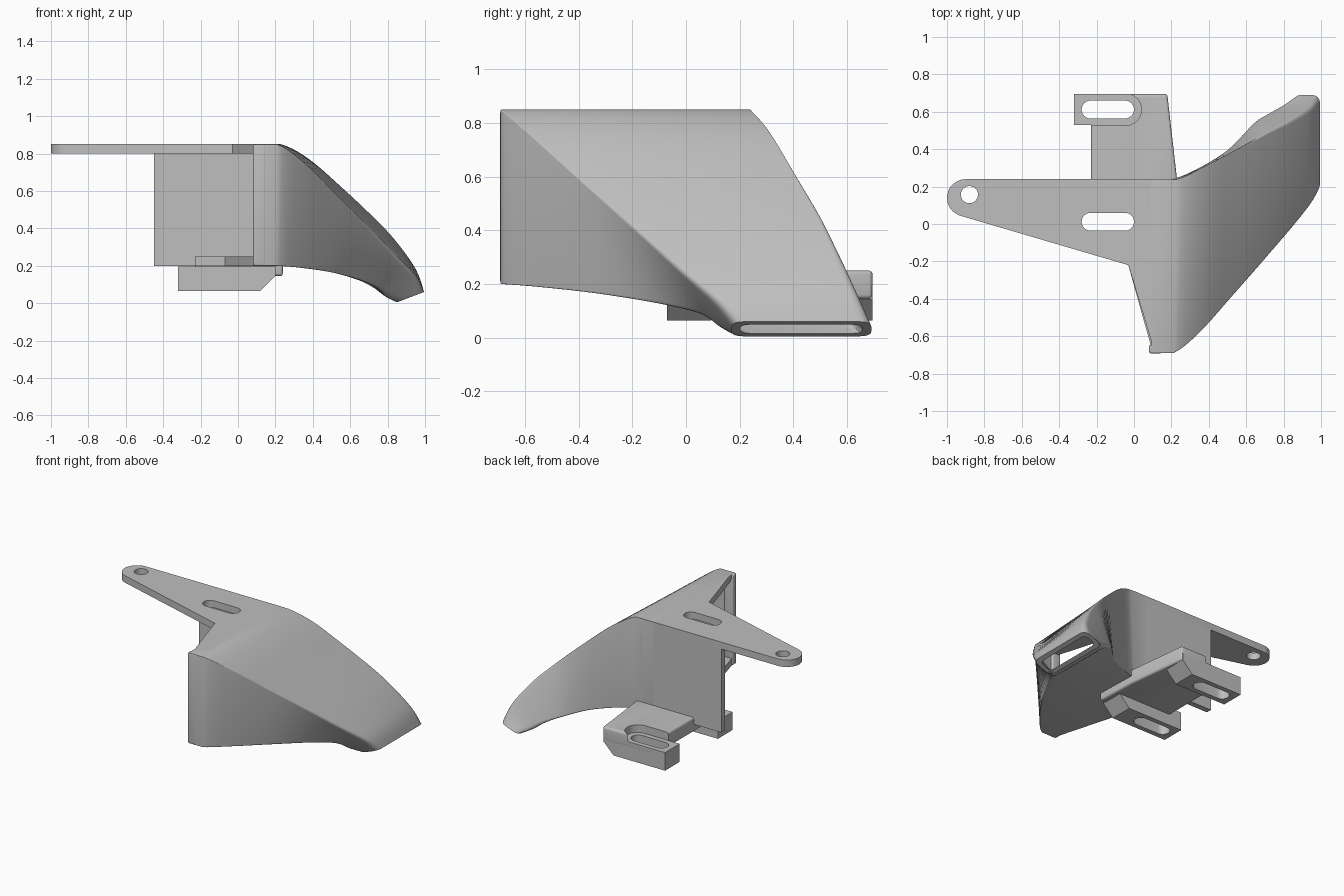
import bpy, bmesh, math
from mathutils import Vector

if "Cube" in bpy.data.objects:
    bpy.data.objects.remove(bpy.data.objects["Cube"])

grey = bpy.data.materials.new("plain grey")
grey.use_nodes = True
GREY = (0.52, 0.52, 0.52, 1)
grey.diffuse_color = GREY
grey.node_tree.nodes["Principled BSDF"].inputs["Base Color"].default_value = GREY


def finish(name, bm):
    mesh = bpy.data.meshes.new(name)
    bm.to_mesh(mesh)
    bm.free()
    mesh.materials.append(grey)
    ob = bpy.data.objects.new(name, mesh)
    bpy.context.collection.objects.link(ob)
    return ob


def activate(ob):
    bpy.ops.object.select_all(action='DESELECT')
    ob.select_set(True)
    bpy.context.view_layer.objects.active = ob


def smooth(ob, angle=30):
    activate(ob)
    bpy.ops.object.shade_smooth_by_angle(angle=math.radians(angle))


def apply_mods(ob):
    activate(ob)
    for m in list(ob.modifiers):
        bpy.ops.object.modifier_apply(modifier=m.name)


def prism(name, outline, low, high, axis='z'):
    """Extrude an outline along z, or an x-z outline along y."""
    bm = bmesh.new()
    place = (lambda u, v, h: (u, v, h)) if axis == 'z' else (lambda u, v, h: (u, h, v))
    face = bm.faces.new([bm.verts.new(place(u, v, low)) for u, v in outline])
    ext = bmesh.ops.extrude_face_region(bm, geom=[face])
    verts = [g for g in ext["geom"] if isinstance(g, bmesh.types.BMVert)]
    bmesh.ops.translate(bm, verts=verts, vec=Vector(place(0, 0, high - low)))
    bmesh.ops.recalc_face_normals(bm, faces=bm.faces)
    return finish(name, bm)


def rect(x0, x1, y0, y1):
    return [(x0, y0), (x1, y0), (x1, y1), (x0, y1)]


def arc(cx, cy, r, a0, a1, n=12):
    angles = [math.radians(a0 + (a1 - a0) * i / n) for i in range(n + 1)]
    return [(cx + r * math.cos(a), cy + r * math.sin(a)) for a in angles]


def stadium(x0, x1, y, r):
    return arc(x1 - r, y, r, -90, 90) + arc(x0 + r, y, r, 90, 270)


def cut(ob, outline, low, high):
    cutter = prism("cutter", outline, low, high)
    cutter.hide_render = True
    mod = ob.modifiers.new("cut", 'BOOLEAN')
    mod.operation, mod.solver, mod.object = 'DIFFERENCE', 'EXACT', cutter
    apply_mods(ob)
    bpy.data.objects.remove(cutter)


def bevel(ob, width):
    mod = ob.modifiers.new("bevel", 'BEVEL')
    mod.width, mod.segments = width, 4
    apply_mods(ob)


# Curved duct: four corner rails joined by rounded sections
top_front = [(.09, -.69, .85), (.21, -.69, .85), (.35, -.58, .755), (.53, -.38, .575),
             (.7, -.19, .405), (.86, -.01, .24), (.955, .105, .14), (.995, .17, .06)]
top_back = [(.09, .24, .85), (.23, .24, .85), (.38, .31, .77), (.56, .405, .615),
            (.72, .495, .465), (.84, .56, .34), (.95, .635, .185), (.995, .69, .06)]
low_back = [(.09, .24, .2), (.2, .24, .2), (.33, .29, .19), (.5, .395, .165),
            (.64, .54, .125), (.72, .595, .085), (.79, .64, .035), (.85, .69, .005)]
low_front = [(.09, -.69, .2), (.2, -.69, .2), (.33, -.56, .19), (.5, -.34, .165),
             (.65, -.1, .125), (.74, .05, .085), (.79, .12, .035), (.85, .17, .005)]


def spline(points, steps=5):
    p = [Vector(q) for q in points]
    out = [p[0]]
    p.append(p[-1])
    for i in range(1, len(p) - 2):
        a, b, c, d = p[i - 1:i + 3]
        for s in range(steps):
            t = s / steps
            out.append(b + (c - a) * t / 2 + (2 * a - 5 * b + 4 * c - d) * t * t / 2
                       + (3 * b - a - 3 * c + d) * t ** 3 / 2)
    return out + [p[-1]]


def section(bm, corners, radius, inset):
    """Rounded four-sided ring, moved inward by the inset."""
    ring = []
    for k, c in enumerate(corners):
        to_last = (corners[k - 1] - c).normalized()
        to_next = (corners[(k + 1) % 4] - c).normalized()
        c = c + (to_last + to_next) * inset
        a, b = c + to_last * radius, c + to_next * radius
        for s in range(5):
            t = s / 4
            ring.append(bm.verts.new(a * (1 - t) ** 2 + c * 2 * t * (1 - t) + b * t * t))
    return ring


def duct():
    rails = [spline(r) for r in (top_front, top_back, low_back, low_front)]
    bm = bmesh.new()
    outer, inner = [], []
    last = len(rails[0]) - 1
    for i, corners in enumerate(zip(*rails)):
        radius = .003 + .047 * (i / last) ** 2
        outer.append(section(bm, corners, radius, 0))
        inner.append(section(bm, corners, radius * .8, .032))
    # Out along the outside, back along the inside, closed at both rims
    rings = outer + inner[::-1]
    for r, q in zip(rings, rings[1:] + rings[:1]):
        for j in range(len(r)):
            k = (j + 1) % len(r)
            bm.faces.new((r[j], q[j], q[k], r[k]))
    smooth(finish("duct", bm), 35)


duct()

# Top mounting plate with a rounded arm, a screw hole and a slot
plate = prism("top_plate", [(.2, .24)] + arc(-.9, .14, .1, 90, 254)
              + [(-.03, -.22), (.1, -.65), (.2, -.65)], .8, .85)
cut(plate, arc(-.88, .157, .046, 0, 345, 23), .7, .9)
cut(plate, stadium(-.28, 0, .012, .048), .7, .9)
smooth(plate)

# Back wall and the rounded lip of the inlet
prism("back_wall", rect(-.45, .2, .2, .24), .2, .81)
lip = prism("inlet_lip", rect(.08, .15, -.692, -.645), .2, .85)
bevel(lip, .012)
smooth(lip)

# Inlet floor and the thicker tab that carries the lugs
floor = prism("inlet_floor", [(-.23, -.08), (-.07, -.08), (.09, -.65), (.2, -.65),
                              (.2, .24), (-.23, .24)], .2, .25)
tab = prism("mounting_tab", [(-.23, -.06), (.24, -.06), (.23, .24), (.178, .695),
                             (-.23, .695)], .145, .25)
bevel(tab, .015)
smooth(tab)

# Slotted lugs below the tab, with open pockets above them
for y, label, end in ((.012, "front", .2), (.612, "back", .17)):
    lug = prism(label + "_lug", [(-.32, .065), (end - .08, .065), (end, .145), (end, .195),
                                 (-.32, .195)], y - .083, y + .083, 'y')
    pocket = [(-.4, y + .086), (-.4, y - .086)] + arc(-.046, y, .086, -90, 90)
    for part in (floor, tab):
        cut(part, pocket, .19, .4)
    for part in (floor, tab, lug):
        cut(part, stadium(-.28, 0, y, .048), 0, .4)
    smooth(lug)
smooth(floor)
smooth(tab)
